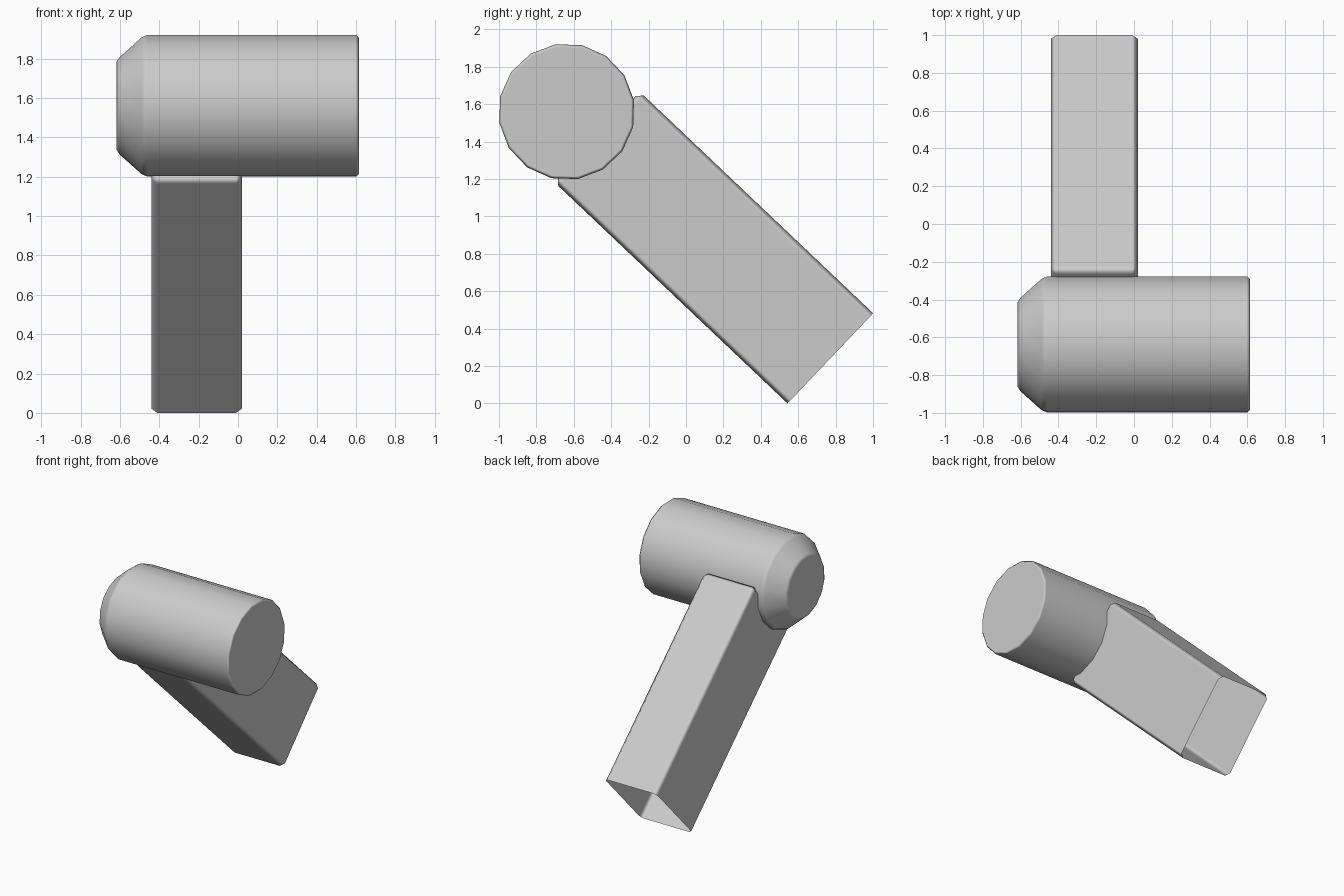
import bpy
import bmesh
from math import cos, sin, radians
from mathutils import Matrix, Vector

cube = bpy.data.objects.get("Cube")
if cube:
    bpy.data.objects.remove(cube, do_unlink=True)

grey = bpy.data.materials.new("light grey")
grey.use_nodes = True
grey.diffuse_color = (0.6, 0.6, 0.6, 1)
grey.node_tree.nodes["Principled BSDF"].inputs["Base Color"].default_value = (0.6, 0.6, 0.6, 1)


def add_part(name, bm, bevel=0):
    """Turn a bmesh into a smooth object with crisp flat faces."""
    bmesh.ops.recalc_face_normals(bm, faces=bm.faces)
    mesh = bpy.data.meshes.new(name)
    bm.to_mesh(mesh)
    bm.free()
    mesh.materials.append(grey)
    mesh.shade_smooth()
    obj = bpy.data.objects.new(name, mesh)
    bpy.context.collection.objects.link(obj)
    if bevel:
        mod = obj.modifiers.new("Soft edges", "BEVEL")
        mod.width = bevel
        mod.segments = 1
    normals = obj.modifiers.new("Flat face normals", "WEIGHTED_NORMAL")
    normals.weight = 100
    return obj


# Barrel head: (x, radius) profile turned around the x axis, tapered at one end
SIDES = 16
profile = [(-0.617, 0.225), (-0.602, 0.25), (-0.49, 0.352), (-0.46, 0.365),
           (0.6, 0.365), (0.615, 0.35)]
centre = Vector((0, -0.638, 1.56))
bm = bmesh.new()
rings = []
for x, r in profile:
    angles = [radians(9.5 + 360 * i / SIDES) for i in range(SIDES)]
    rings.append([bm.verts.new(centre + Vector((x, r * cos(a), r * sin(a)))) for a in angles])
for a, b in zip(rings, rings[1:]):
    for i in range(SIDES):
        j = (i + 1) % SIDES
        bm.faces.new((a[i], a[j], b[j], b[i]))
bm.faces.new(rings[0])
bm.faces.new(rings[-1])
add_part("barrel_head", bm)

# Slanted arm: bevelled box tube, open at its lower end
width, depth, length = 0.46, 0.665, 1.72
bm = bmesh.new()
bmesh.ops.create_cube(bm, size=1)
bottom = [f for f in bm.faces if f.normal.z < -0.5]
bmesh.ops.delete(bm, geom=bottom, context="FACES_ONLY")
bmesh.ops.translate(bm, verts=bm.verts, vec=(0, 0.5, 0.5))
bmesh.ops.scale(bm, verts=bm.verts, vec=(width, depth, length))
arm = add_part("slanted_arm", bm, bevel=0.03)
arm.matrix_world = Matrix.Translation((-0.21, 0.543, 0)) @ Matrix.Rotation(radians(46.5), 4, "X")
